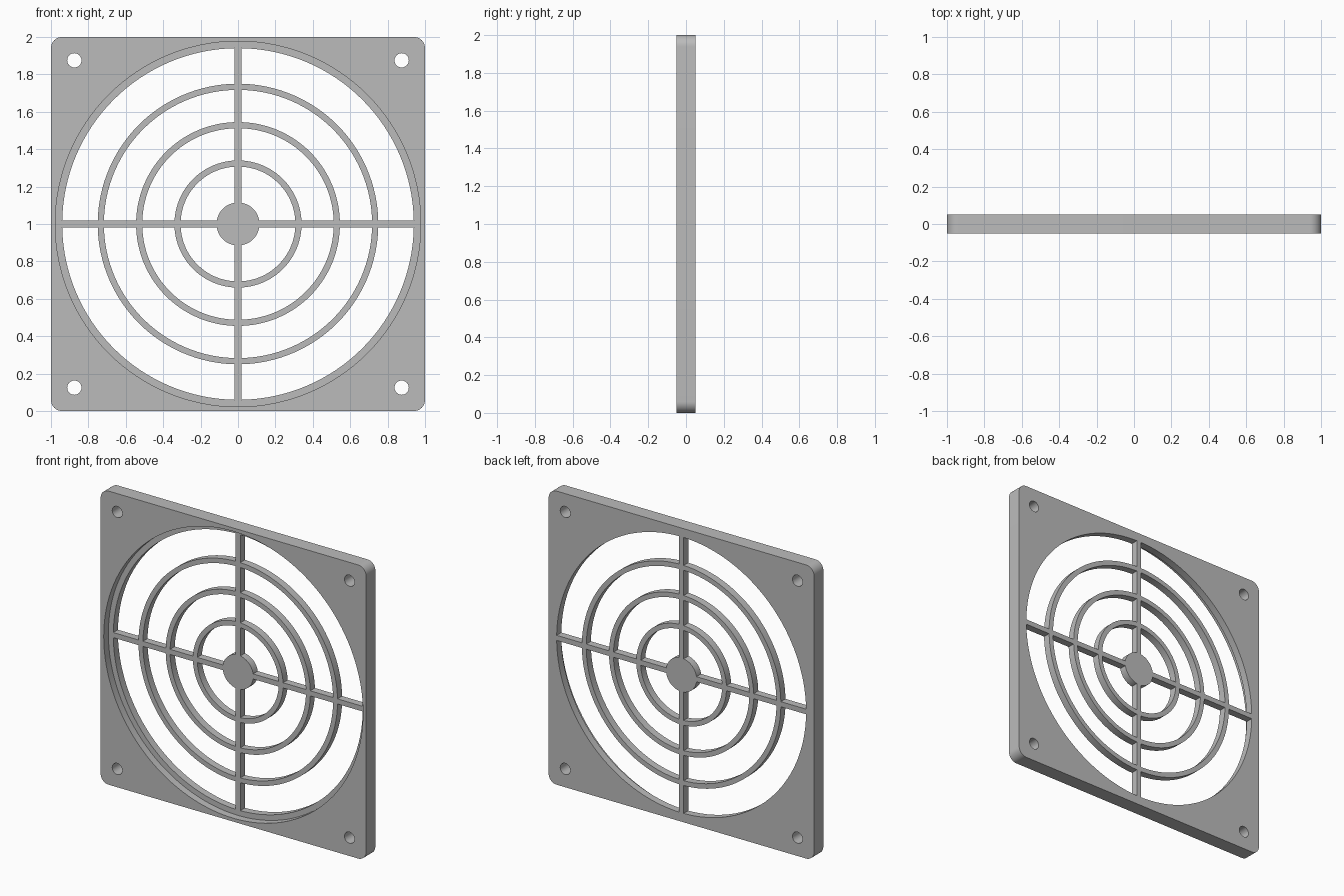
import bpy, bmesh
from math import sin, cos, asin, pi

cube = bpy.data.objects.get("Cube")
if cube:
    bpy.data.objects.remove(cube, do_unlink=True)

HALF, MID = 0.05, 1.0          # half thickness, centre height
SPOKE = 0.0175                 # half spoke width
CORNER = 0.06
RECESS = 0.977

grey = bpy.data.materials.new("grey plastic")
grey.use_nodes = True
colour = (0.5, 0.5, 0.5, 1)
grey.diffuse_color = colour
grey.node_tree.nodes["Principled BSDF"].inputs["Base Color"].default_value = colour


def arc(r, a0, a1, n, cx=0, cz=0):
    return [(cx + r * cos(a0 + (a1 - a0) * i / n), cz + r * sin(a0 + (a1 - a0) * i / n))
            for i in range(n + 1)]


def circle(r, n, cx=0, cz=0):
    return arc(r, 0, 2 * pi, n, cx, cz)[:-1]


def prisms(name, outlines, y0, y1):
    """One object made of outlines in x and z, each extruded from y0 to y1."""
    bm = bmesh.new()
    for outline in outlines:
        face = bm.faces.new([bm.verts.new((x, y0, z + MID)) for x, z in outline])
        new = bmesh.ops.extrude_face_region(bm, geom=[face])["geom"]
        bmesh.ops.translate(bm, vec=(0, y1 - y0, 0),
                            verts=[v for v in new if isinstance(v, bmesh.types.BMVert)])
    bmesh.ops.recalc_face_normals(bm, faces=bm.faces)
    mesh = bpy.data.meshes.new(name)
    bm.to_mesh(mesh)
    bm.free()
    mesh.materials.append(grey)
    obj = bpy.data.objects.new(name, mesh)
    bpy.context.collection.objects.link(obj)
    return obj


# Square plate with rounded corners
outline = []
for k in range(4):
    a = k * pi / 2
    c = (1 - CORNER) * 2 ** 0.5
    outline += arc(CORNER, a, a + pi / 2, 12, c * cos(a + pi / 4), c * sin(a + pi / 4))
grille = prisms("fan_grille", [outline], -HALF, HALF)

# Openings between hub, rings and spokes, plus the screw holes
gaps = [(0.115, 0.307), (0.34, 0.512), (0.545, 0.717), (0.75, 0.94)]
openings = []
for inner, outer in gaps:
    for k in range(4):
        a = k * pi / 2
        i, o = asin(SPOKE / inner), asin(SPOKE / outer)
        openings.append(arc(outer, a + o, a + pi / 2 - o, 32)
                        + arc(inner, a + pi / 2 - i, a + i, 32))
openings += [circle(0.038, 32, x, z) for x in (-0.875, 0.875) for z in (-0.875, 0.875)]

# Round recess in the front half, then the through openings
cutters = [prisms("recess_cutter", [circle(RECESS, 128)], -0.2, 0),
           prisms("opening_cutter", openings, -0.2, 0.2)]
bpy.context.view_layer.objects.active = grille
for cutter in cutters:
    cutter.hide_render = True
    mod = grille.modifiers.new(cutter.name, "BOOLEAN")
    mod.operation, mod.solver, mod.object = "DIFFERENCE", "EXACT", cutter
    bpy.ops.object.modifier_apply(modifier=mod.name)
    bpy.data.objects.remove(cutter, do_unlink=True)

bpy.ops.object.select_all(action="DESELECT")
grille.select_set(True)
bpy.ops.object.shade_smooth_by_angle(angle=pi / 6)
